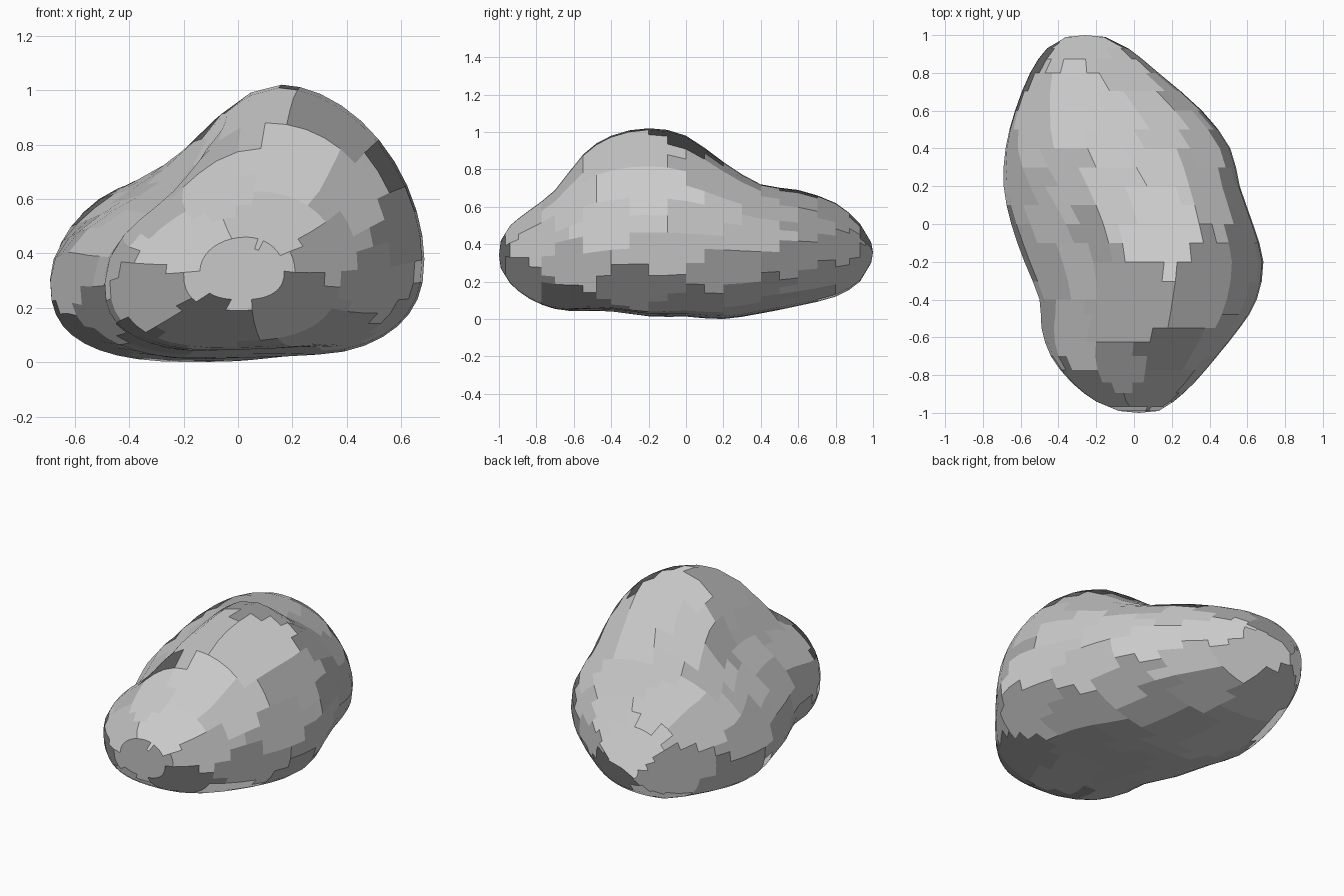
import bpy, bmesh, math
from mathutils import Vector

if "Cube" in bpy.data.objects:
    bpy.data.objects.remove(bpy.data.objects["Cube"])

# Slices from front to back:
# y, left x, left z, crest x, crest z, right x, right z, base z, left dent, right exponent
SLICES = [
    (-0.99, -0.08, .34, .03, .42, .13, .34, .27, 0, 1),
    (-0.94, -0.20, .33, .03, .50, .21, .33, .19, 0, 1),
    (-0.84, -0.33, .32, .05, .58, .32, .33, .11, .03, .95),
    (-0.70, -0.44, .31, .07, .69, .44, .34, .05, .09, .9),
    (-0.55, -0.49, .29, .10, .88, .56, .35, .03, .19, .95),
    (-0.40, -0.50, .28, .13, .98, .65, .37, .02, .27, 1.05),
    (-0.20, -0.58, .28, .16, 1.02, .685, .38, .00, .28, 1.1),
    (0.00, -0.65, .30, .14, .98, .63, .38, .01, .24, 1.1),
    (0.20, -0.69, .30, .07, .84, .56, .37, .00, .13, 1.0),
    (0.40, -0.68, .31, -.05, .72, .51, .36, .03, -.01, .9),
    (0.60, -0.63, .32, -.15, .69, .36, .36, .07, -.05, .95),
    (0.80, -0.55, .33, -.25, .62, .13, .36, .12, -.04, .95),
    (0.93, -0.46, .34, -.25, .51, -.03, .36, .20, 0, .95),
    (0.99, -0.36, .36, -.25, .41, -.15, .36, .30, 0, 1),
]
N = 40         # points around each ring
FACETS = 64    # broad facets over the whole stone


def between(i, t):
    """Slice between i and i+1 on a smooth curve; the ends stay straight."""
    b, c = SLICES[i], SLICES[i + 1]
    if i in (0, len(SLICES) - 2):
        return tuple(p + (q - p) * t for p, q in zip(b, c))
    a, d = SLICES[i - 1], SLICES[i + 2]
    return tuple(q + .5 * t * (r - p + t * (2*p - 5*q + 4*r - s + t * (3*(q - r) + s - p)))
                 for p, q, r, s in zip(a, b, c, d))


def ring(s):
    """Cross-section of four quarters; the upper left one is dented."""
    y, xl, zl, xp, zt, xr, zr, zb, dent, er = s
    back = min(max(y * 2 + 0.2, 0), 1)
    xb = xl * (0.5 + 0.1 * back) + xr * (0.5 - 0.1 * back)
    pts = []
    for i in range(N):
        a = 2 * math.pi * i / N
        c, d = math.cos(a), math.sin(a)
        right, top = c >= 0, d >= 0
        if top:
            p = er if right else 1
        else:
            p = 0.8 + 0.12 * back if right else 0.75
        k = 1 - dent * math.sin(2 * a) ** 2 if top and not right else 1
        side_x, side_z = (xr, zr) if right else (xl, zl)
        mid_x, mid_z = (xp, zt) if top else (xb, zb)
        x = mid_x + (side_x - mid_x) * k * abs(c) ** p
        z = side_z + (mid_z - side_z) * k * abs(d) ** p
        if not top:  # shallow hollow in the underside
            z += 0.05 * abs(d) * math.exp(-((x - .1) ** 2 + (y + .35) ** 2) / .05)
        pts.append((x, y, z))
    return pts


# Boulder: loft the slices, closing each end with a fan
rows = [between(i, t) for i in range(len(SLICES) - 1) for t in (0, .5)]
rows.append(SLICES[-1])
bm = bmesh.new()
rings = [[bm.verts.new(p) for p in ring(s)] for s in rows]
for a, b in zip(rings, rings[1:]):
    for i in range(N):
        j = (i + 1) % N
        bm.faces.new((a[i], a[j], b[j], b[i]))
for r, y in ((rings[0], -1.0), (rings[-1], 1.0)):
    x = sum(v.co.x for v in r) / N
    z = sum(v.co.z for v in r) / N
    tip = bm.verts.new((x, y, z))
    for i in range(N):
        bm.faces.new((r[i], r[(i + 1) % N], tip))
bmesh.ops.recalc_face_normals(bm, faces=bm.faces)
mesh = bpy.data.meshes.new("boulder")
bm.to_mesh(mesh)
bm.free()
boulder = bpy.data.objects.new("boulder", mesh)
bpy.context.collection.objects.link(boulder)

# Broad flat facets: faces nearest the same evenly spread direction share a normal
seeds = []
for i in range(FACETS):
    h = 1 - 2 * (i + 0.5) / FACETS
    a = i * math.pi * (3 - math.sqrt(5))
    q = math.sqrt(1 - h * h)
    seeds.append(Vector((q * math.cos(a), q * math.sin(a), h)))


def facet(f):
    c = f.center
    d = Vector((c.x / .68, c.y, (c.z - .4) / .5)).normalized()
    return max(range(FACETS), key=lambda i: d.dot(seeds[i]))


ids = [facet(f) for f in mesh.polygons]
total = [Vector() for _ in seeds]
for f, t in zip(mesh.polygons, ids):
    total[t] += f.normal * f.area
normals = []
for f, t in zip(mesh.polygons, ids):
    normals += [total[t].normalized()] * f.loop_total
mesh.normals_split_custom_set(normals)
